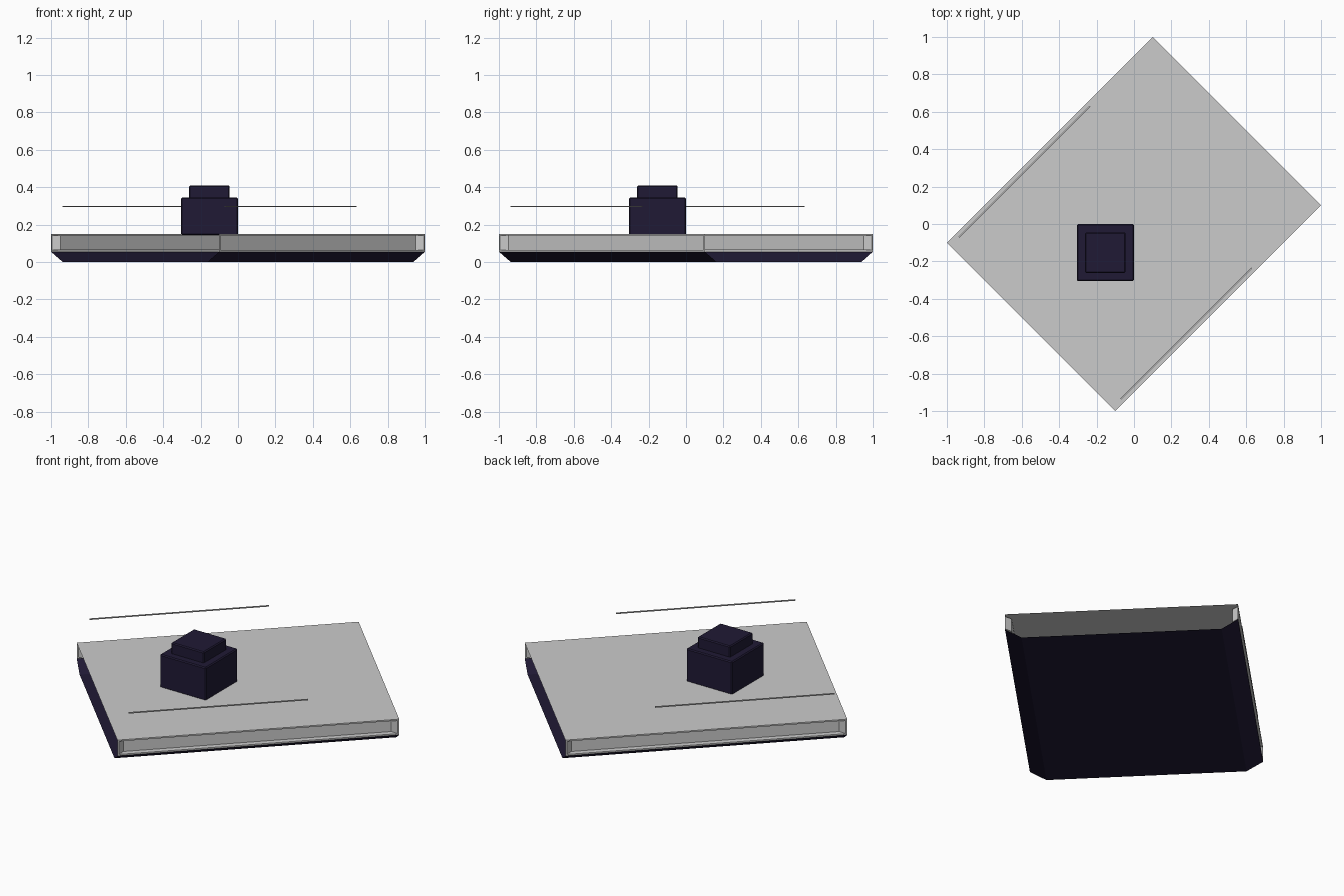
import bpy, bmesh, math
from mathutils import Matrix

if "Cube" in bpy.data.objects:
    bpy.data.objects.remove(bpy.data.objects["Cube"])

R45 = Matrix.Rotation(math.radians(45), 4, 'Z')
HU, HV = 0.778, 0.636          # half length and half width of the platform
TOP, SEAM, CHAMFER = 0.15, 0.055, 0.09

dark = bpy.data.materials.new("dark_navy")
dark.diffuse_color = (0.014, 0.01, 0.035, 1)
dark.use_nodes = True
dark.node_tree.nodes["Principled BSDF"].inputs["Base Color"].default_value = dark.diffuse_color


def finish(name, bm, mat=None, matrix=None):
    if matrix:
        bm.transform(matrix)
    me = bpy.data.meshes.new(name)
    bm.to_mesh(me)
    bm.free()
    ob = bpy.data.objects.new(name, me)
    bpy.context.collection.objects.link(ob)
    if mat:
        me.materials.append(mat)
    return ob


def sweep(profile):
    """Open (v, z) profile extruded along the platform length."""
    bm = bmesh.new()
    a = [bm.verts.new((-HU, v, z)) for v, z in profile]
    b = [bm.verts.new((HU, v, z)) for v, z in profile]
    for i in range(len(profile) - 1):
        bm.faces.new((a[i], b[i], b[i + 1], a[i + 1]))
    bm.normal_update()
    return bm


def box(name, size, centre, mat=None, bevel=0, matrix=None):
    bm = bmesh.new()
    bmesh.ops.create_cube(bm, size=1)
    bmesh.ops.scale(bm, vec=size, verts=bm.verts)
    bmesh.ops.translate(bm, vec=centre, verts=bm.verts)
    if bevel:
        bmesh.ops.bevel(bm, geom=bm.edges[:], offset=bevel, segments=1, affect='EDGES')
    return finish(name, bm, mat, matrix)


# deck: top sheet and two side walls with recessed panels, open at both ends
bm = sweep([(-HV, SEAM), (-HV, TOP), (HV, TOP), (HV, SEAM)])
for face in [f for f in bm.faces if abs(f.normal.y) > 0.5]:
    bmesh.ops.inset_individual(bm, faces=[face], thickness=0.012)
    inner = bmesh.ops.extrude_discrete_faces(bm, faces=[face])["faces"][0]
    for v in inner.verts:
        v.co.x -= math.copysign(0.03, v.co.x)
        v.co.y -= math.copysign(0.033, v.co.y)
finish("deck", bm, None, R45)

# hull: flat floor with chamfered sides
finish("hull", sweep([(HV, SEAM), (HV - CHAMFER, 0), (-HV + CHAMFER, 0), (-HV, SEAM)]), dark, R45)

# thin hand rails above each long side
for side, label in ((-1, "front_rail"), (1, "back_rail")):
    box(label, (0.99, 0.007, 0.006), (-0.216, side * 0.612, 0.297), None, 0, R45)

# cabin block with smaller roof block
box("cabin", (0.305, 0.305, 0.2), (-0.153, -0.153, 0.245), dark, 0.006)
box("cabin_roof", (0.217, 0.217, 0.08), (-0.153, -0.153, 0.37), dark, 0.006)
